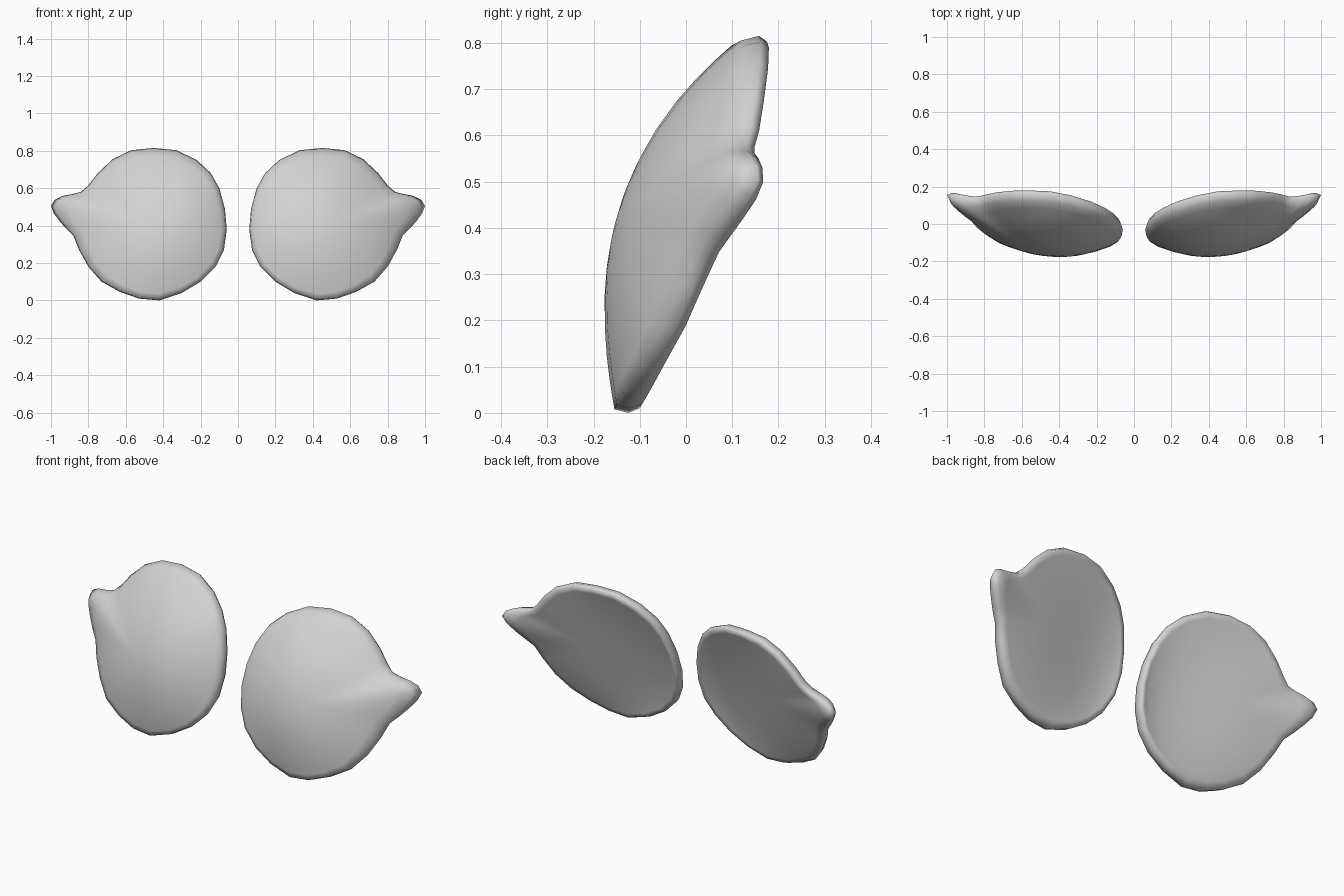
import bpy, bmesh, math

if "Cube" in bpy.data.objects:
    bpy.data.objects.remove(bpy.data.objects["Cube"])

grey = bpy.data.materials.new("plain grey")
grey.diffuse_color = (0.65, 0.65, 0.65, 1)
grey.use_nodes = True
grey.node_tree.nodes["Principled BSDF"].inputs["Base Color"].default_value = grey.diffuse_color

# Rim outline (x, z, y), clockwise from the top, with the rounded outer corner
RIM = [(0.45, 0.815, 0.158), (0.57, 0.803, 0.162), (0.67, 0.755, 0.16), (0.75, 0.68, 0.15),
       (0.80, 0.615, 0.14), (0.84, 0.58, 0.13), (0.89, 0.568, 0.132), (0.94, 0.558, 0.142),
       (0.98, 0.538, 0.152), (1.00, 0.505, 0.155), (0.985, 0.465, 0.138), (0.955, 0.425, 0.11),
       (0.92, 0.385, 0.08), (0.88, 0.345, 0.05), (0.85, 0.27, 0.015), (0.80, 0.18, -0.025),
       (0.73, 0.10, -0.07), (0.63, 0.045, -0.10), (0.53, 0.01, -0.12), (0.42, 0.0, -0.125),
       (0.30, 0.04, -0.12), (0.20, 0.10, -0.11), (0.12, 0.18, -0.09), (0.075, 0.27, -0.06),
       (0.06, 0.38, -0.03), (0.07, 0.49, 0.0), (0.10, 0.60, 0.035), (0.145, 0.68, 0.065),
       (0.22, 0.75, 0.10), (0.33, 0.803, 0.135)]
CX, CZ, RADIUS = 0.44, 0.40, 0.40
N = len(RIM)


def front_depth(dx, dz):
    return -0.153 + 0.1 * dx + 0.25 * dz + 0.7 * dx * dx + 0.62 * dz * dz + 0.15 * dx * dz


def back_depth(dx, dz):
    return 0.025 + 0.2 * dx + 0.33 * dz + 0.1 * (dx * dx + dz * dz)


def make_ring(s, depth, offset):
    """Ring at radius s: a smooth bow plus the rim height, spread softly inward."""
    lifts = [y + offset - depth(x - CX, z - CZ) for x, z, y in RIM]
    ring = []
    for i, (x, z, y) in enumerate(RIM):
        dx, dz = x - CX, z - CZ
        k = s * (s ** 4 + (1 - s ** 4) * RADIUS / math.hypot(dx, dz))
        weights = [1 / (1 - 2 * s * math.cos(math.tau * (i - j) / N) + s * s) for j in range(N)]
        lift = sum(w * v for w, v in zip(weights, lifts)) / sum(weights) * s * s
        ring.append((CX + k * dx, depth(k * dx, k * dz) + lift, CZ + k * dz))
    return ring


def make_shell(name, side):
    bm = bmesh.new()
    # Rings: bulging front, rounded rim, nearly flat back
    rings = [make_ring(s, front_depth, -0.028)
             for s in (0.12, 0.25, 0.4, 0.55, 0.7, 0.82, 0.91, 0.98)]
    rings.append([(x, y, z) for x, z, y in RIM])
    rings += [make_ring(s, back_depth, 0.022) for s in (0.975, 0.92, 0.8, 0.6, 0.4, 0.2)]
    loops = [[bm.verts.new((side * x, y, z)) for x, y, z in ring] for ring in rings]
    for a, b in zip(loops, loops[1:]):
        for i in range(N):
            j = (i + 1) % N
            bm.faces.new((a[i], a[j], b[j], b[i]))
    # Close both centres with fans
    for loop, depth in ((loops[0], front_depth), (loops[-1], back_depth)):
        hub = bm.verts.new((side * CX, depth(0, 0), CZ))
        for i in range(N):
            bm.faces.new((hub, loop[i], loop[(i + 1) % N]))
    bmesh.ops.recalc_face_normals(bm, faces=bm.faces[:])
    for f in bm.faces:
        f.smooth = True
    mesh = bpy.data.meshes.new(name)
    bm.to_mesh(mesh)
    bm.free()
    mesh.materials.append(grey)
    bpy.context.collection.objects.link(bpy.data.objects.new(name, mesh))


make_shell("right_eye_shell", 1)
make_shell("left_eye_shell", -1)
